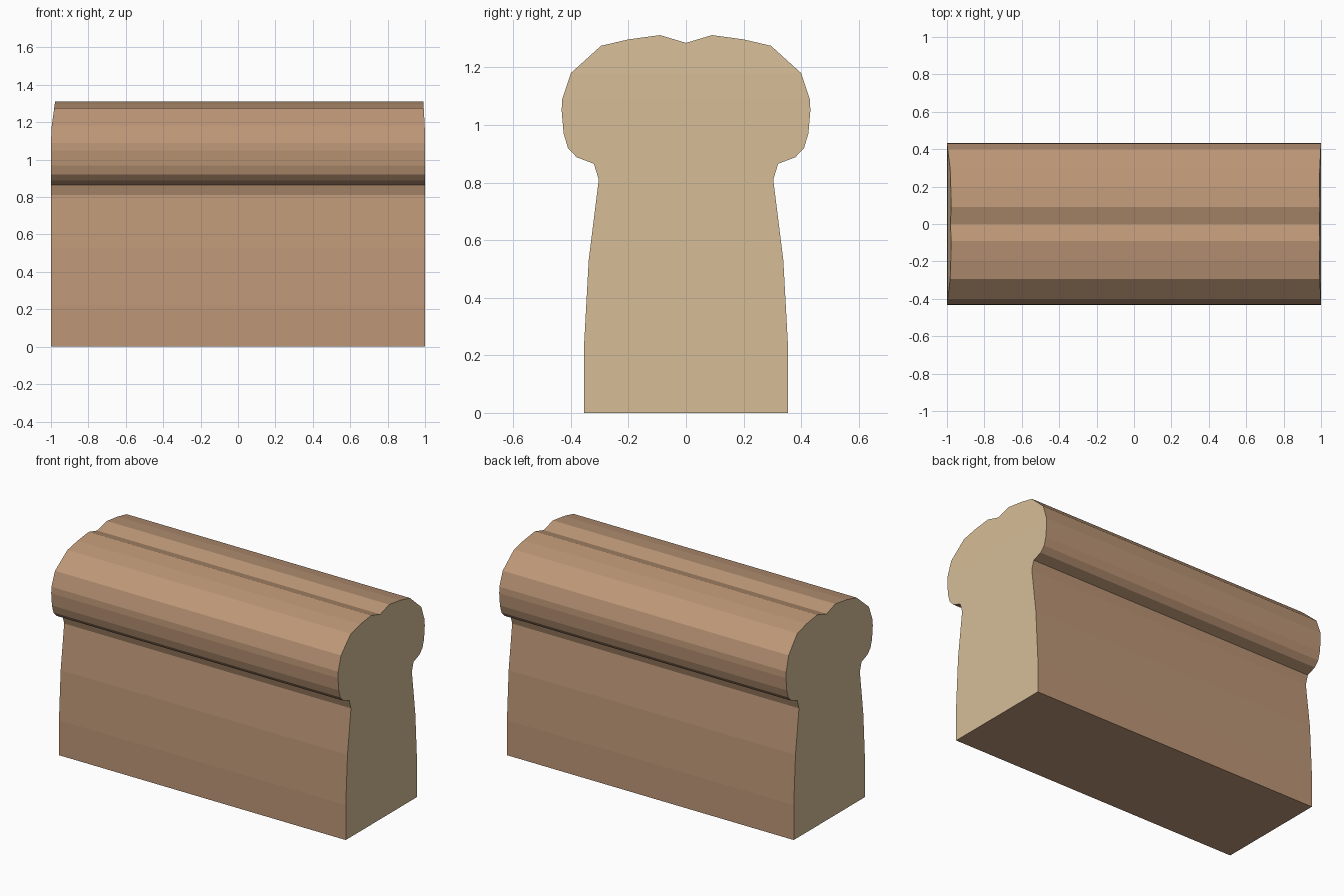
import bpy, bmesh

if "Cube" in bpy.data.objects:
    bpy.data.objects.remove(bpy.data.objects["Cube"])

def material(name, rgb):
    m = bpy.data.materials.new(name)
    m.diffuse_color = (*rgb, 1)
    m.use_nodes = True
    m.node_tree.nodes["Principled BSDF"].inputs["Base Color"].default_value = m.diffuse_color
    return m

crust = material("brown crust", (0.51, 0.31, 0.185))
crumb = material("cream crumb", (0.67, 0.51, 0.31))

# Half cross-section of the loaf (y, z), from base up to the crown
HALF = [(0.355, 0), (0.355, 0.22), (0.338, 0.53), (0.303, 0.81), (0.32, 0.865),
        (0.38, 0.888), (0.41, 0.92), (0.425, 0.97), (0.432, 1.05), (0.43, 1.09),
        (0.40, 1.18), (0.295, 1.275), (0.20, 1.297), (0.09, 1.312)]
GROOVE = (0, 1.285)
SHOULDER = 11          # row from which the end is fanned around the groove

bm = bmesh.new()

def end_outline(side, pull):
    """Vertices of one cut end; the crown is pulled in slightly."""
    def vert(y, z):
        x = 1 - pull * max(0, (z - 1.15) / 0.16)
        return bm.verts.new((side * x, y, z))
    right = [vert(y, z) for y, z in HALF]
    left = [vert(-y, z) for y, z in HALF]
    return right, vert(*GROOVE), left

ends = [end_outline(-1, 0.022), end_outline(1, 0.009)]

# Crust: sides, crown, groove and base
loops = [r + [g] + l[::-1] for r, g, l in ends]
n = len(loops[0])
for i in range(n):
    j = (i + 1) % n
    bm.faces.new((loops[0][i], loops[0][j], loops[1][j], loops[1][i])).material_index = 0

# Crumb: cut faces at both ends, built row by row
for r, g, l in ends:
    faces = [(r[i], r[i + 1], l[i + 1], l[i]) for i in range(SHOULDER)]
    faces.append((r[SHOULDER], g, l[SHOULDER]))
    for half in (r, l):
        faces += [(g, half[i], half[i + 1]) for i in range(SHOULDER, len(HALF) - 1)]
    for f in faces:
        bm.faces.new(f).material_index = 1

bmesh.ops.recalc_face_normals(bm, faces=bm.faces)
mesh = bpy.data.meshes.new("bread_loaf")
bm.to_mesh(mesh)
bm.free()
mesh.materials.append(crust)
mesh.materials.append(crumb)
loaf = bpy.data.objects.new("bread_loaf", mesh)
bpy.context.collection.objects.link(loaf)
